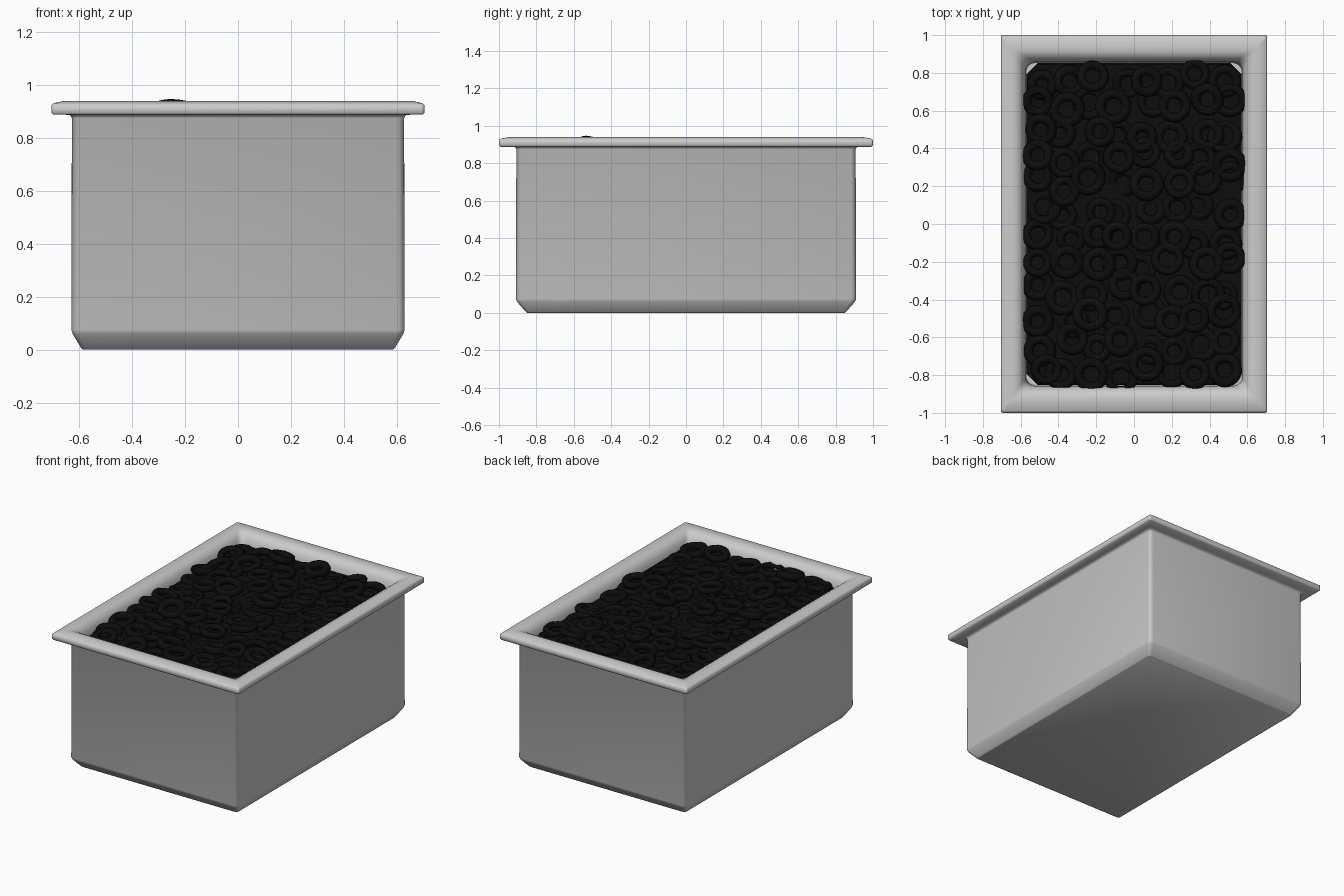
import bpy, bmesh, math, random
from mathutils import Matrix, Euler

if "Cube" in bpy.data.objects:
    bpy.data.objects.remove(bpy.data.objects["Cube"])

random.seed(7)


def finish(bm, name, mat=None, angle=40):
    bmesh.ops.recalc_face_normals(bm, faces=bm.faces)
    me = bpy.data.meshes.new(name)
    bm.to_mesh(me)
    bm.free()
    ob = bpy.data.objects.new(name, me)
    bpy.context.collection.objects.link(ob)
    if mat:
        me.materials.append(mat)
    bpy.ops.object.select_all(action='DESELECT')
    ob.select_set(True)
    bpy.context.view_layer.objects.active = ob
    bpy.ops.object.shade_smooth_by_angle(angle=math.radians(angle))
    return ob


def rounded_rect(hx, hy, z, r, n=4):
    pts = []
    for k, (sx, sy) in enumerate([(1, 1), (-1, 1), (-1, -1), (1, -1)]):
        for i in range(n + 1):
            a = math.pi / 2 * (k + i / n)
            pts.append((sx * (hx - r) + r * math.cos(a), sy * (hy - r) + r * math.sin(a), z))
    return pts


def loft(sections, n=4):
    bm = bmesh.new()
    rings = [[bm.verts.new(p) for p in rounded_rect(*s, n=n)] for s in sections]
    for a, b in zip(rings, rings[1:]):
        for i in range(len(a)):
            j = (i + 1) % len(a)
            bm.faces.new((a[i], a[j], b[j], b[i]))
    bm.faces.new(rings[0])
    bm.faces.new(rings[-1])
    return bm


# Pan: outside from the base up, over the rim and down the inside (half x, half y, z, corner radius)
pan = [
    (0.585, 0.848, 0.0, 0.015), (0.592, 0.856, 0.005, 0.02), (0.625, 0.904, 0.06, 0.025),
    (0.630, 0.910, 0.075, 0.025), (0.628, 0.907, 0.875, 0.025), (0.634, 0.914, 0.886, 0.025),
    (0.650, 0.930, 0.888, 0.02), (0.698, 0.993, 0.888, 0.012), (0.705, 1.0, 0.895, 0.012),
    (0.704, 0.999, 0.925, 0.012), (0.696, 0.988, 0.932, 0.012), (0.660, 0.945, 0.940, 0.015),
    (0.630, 0.915, 0.940, 0.02), (0.605, 0.888, 0.928, 0.03), (0.585, 0.868, 0.900, 0.04),
    (0.575, 0.858, 0.850, 0.05), (0.570, 0.853, 0.100, 0.05),
]
finish(loft(pan), "pan", angle=60)

black = bpy.data.materials.new("black_filling")
black.diffuse_color = (0.004, 0.004, 0.004, 1)
black.use_nodes = True
black.node_tree.nodes["Principled BSDF"].inputs["Base Color"].default_value = black.diffuse_color

# Solid filling under the rings, with cut corners
finish(loft([(0.569, 0.852, 0.11, 0.06), (0.569, 0.848, 0.868, 0.06)], n=1), "filling", black)


def add_ring(bm, R, r, m, seg=24, side=8):
    v = [[bm.verts.new(m @ Matrix.Translation((
        (R + r * math.cos(b)) * math.cos(a), (R + r * math.cos(b)) * math.sin(a), r * math.sin(b))).to_translation())
        for b in (2 * math.pi * j / side for j in range(side))]
        for a in (2 * math.pi * i / seg for i in range(seg))]
    for i in range(seg):
        for j in range(side):
            k, l = (i + 1) % seg, (j + 1) % side
            bm.faces.new((v[i][j], v[k][j], v[k][l], v[i][l]))


# Sliced rings scattered over the filling
bm = bmesh.new()
cols, rows = 8, 12
for c in range(cols):
    for w in range(rows):
        x = -0.5 + c / (cols - 1) + random.uniform(-0.04, 0.04)
        y = -0.775 + 1.55 * w / (rows - 1) + random.uniform(-0.04, 0.04)
        if abs(x) > 0.47 and abs(y) > 0.74:
            x, y = x * 0.9, y * 0.96
        x = max(-0.51, min(0.51, x))
        z = random.uniform(0.855, 0.905)
        tilt = Euler((random.gauss(0, 0.12), random.gauss(0, 0.12), 0)).to_matrix().to_4x4()
        add_ring(bm, random.uniform(0.055, 0.070), random.uniform(0.021, 0.026),
                 Matrix.Translation((x, y, z)) @ tilt)
finish(bm, "sliced_rings", black, 60)
